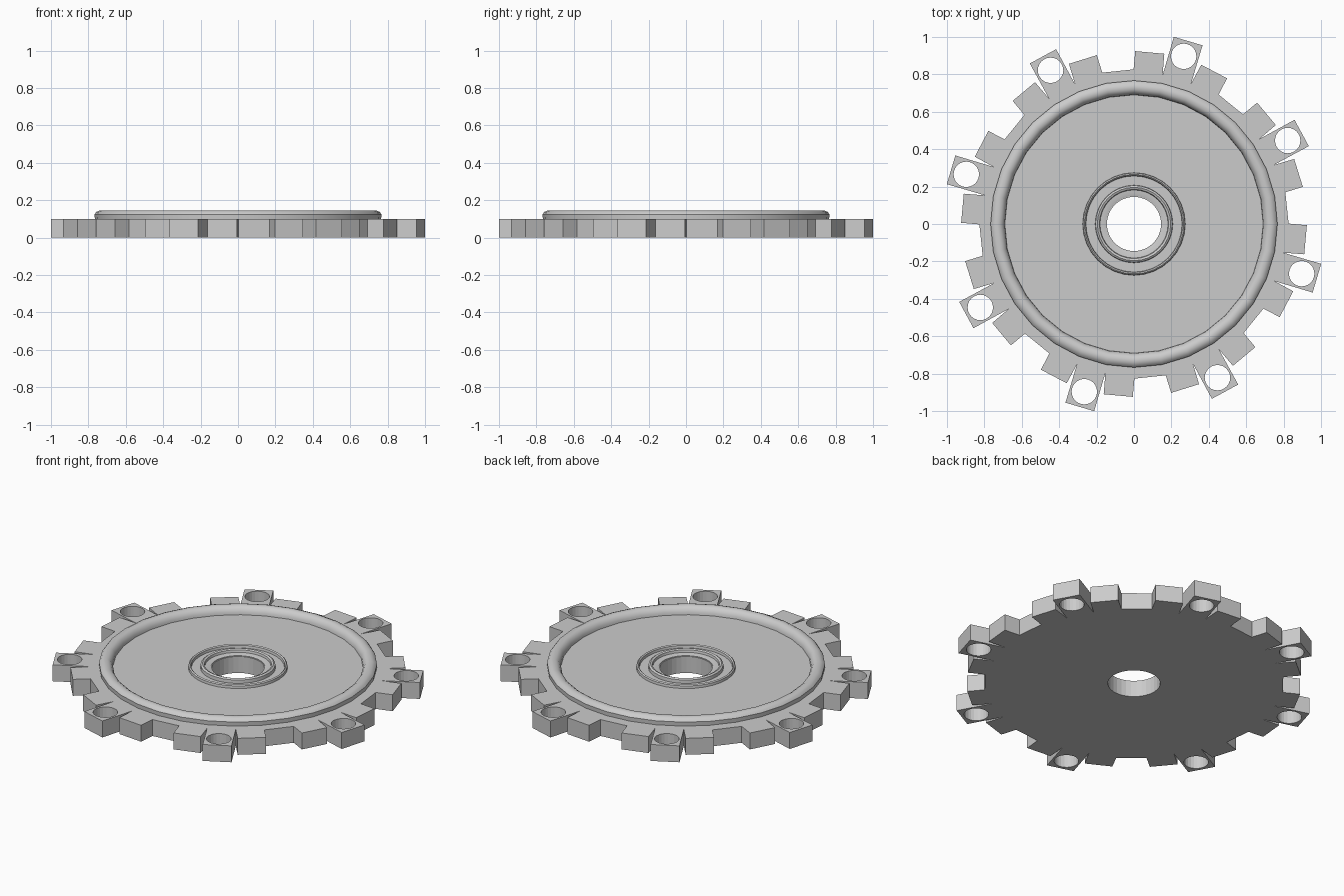
import bpy, bmesh
from math import radians, sin, cos, tau

if "Cube" in bpy.data.objects:
    bpy.data.objects.remove(bpy.data.objects["Cube"])

BASE = 28.5          # angle of the first lug
STEP = 11.25         # 32 positions: lug, tooth, gap, tooth
PLATE_H = 0.10


def polar_local(u, v, deg):
    """Point at radial distance u and sideways offset v, turned by deg."""
    a = radians(deg)
    return (u * cos(a) - v * sin(a), u * sin(a) + v * cos(a))


def circle(cx, cy, r, n):
    return [(cx + r * cos(tau * i / n), cy + r * sin(tau * i / n)) for i in range(n)]


def plate(name, loops, height):
    """Extruded flat shape; loops after the first are holes."""
    cu = bpy.data.curves.new(name, 'CURVE')
    cu.dimensions = '2D'
    cu.fill_mode = 'BOTH'
    cu.extrude = height / 2
    for pts in loops:
        sp = cu.splines.new('POLY')
        sp.points.add(len(pts) - 1)
        for p, (x, y) in zip(sp.points, pts):
            p.co = (x, y, 0, 1)
        sp.use_cyclic_u = True
    ob = bpy.data.objects.new(name, cu)
    bpy.context.collection.objects.link(ob)
    ob.location.z = height / 2
    bpy.ops.object.select_all(action='DESELECT')
    bpy.context.view_layer.objects.active = ob
    ob.select_set(True)
    bpy.ops.object.convert(target='MESH')
    ob = bpy.context.object
    bm = bmesh.new()
    bm.from_mesh(ob.data)
    bmesh.ops.remove_doubles(bm, verts=bm.verts, dist=1e-5)
    bmesh.ops.recalc_face_normals(bm, faces=bm.faces)
    for f in bm.faces:
        f.smooth = False
    bm.to_mesh(ob.data)
    bm.free()
    return ob


def lathe(name, profile, n=32):
    """Closed ring made by turning a closed (radius, z) profile."""
    bm = bmesh.new()
    rings = [[bm.verts.new((r * cos(tau * i / n), r * sin(tau * i / n), z))
              for r, z in profile] for i in range(n)]
    m = len(profile)
    for i in range(n):
        a, b = rings[i], rings[(i + 1) % n]
        for j in range(m):
            k = (j + 1) % m
            bm.faces.new((a[j], b[j], b[k], a[k]))
    bmesh.ops.recalc_face_normals(bm, faces=bm.faces)
    me = bpy.data.meshes.new(name)
    bm.to_mesh(me)
    bm.free()
    ob = bpy.data.objects.new(name, me)
    bpy.context.collection.objects.link(ob)
    bpy.ops.object.select_all(action='DESELECT')
    bpy.context.view_layer.objects.active = ob
    ob.select_set(True)
    bpy.ops.object.shade_smooth_by_angle(angle=radians(30))
    return ob


# Toothed plate: eight drilled lugs, each flanked by a pair of lower teeth
outline, holes = [], []
for k in range(8):
    d = BASE + 45 * k
    outline += [polar_local(1.02, -0.08, d), polar_local(1.02, 0.08, d),
                polar_local(0.81, 0, d + STEP / 2),
                polar_local(0.921, -0.078, d + STEP), polar_local(0.921, 0.078, d + STEP),
                polar_local(0.823, 0.078, d + STEP),
                polar_local(0.823, -0.078, d + 3 * STEP),
                polar_local(0.921, -0.078, d + 3 * STEP), polar_local(0.921, 0.078, d + 3 * STEP),
                polar_local(0.81, 0, d + 3.5 * STEP)]
    holes.append(circle(*polar_local(0.935, 0, d), 0.068, 24))
plate("toothed_plate", [outline, circle(0, 0, 0.145, 32)] + holes, PLATE_H)

# Raised rim near the teeth
lathe("outer_rim", [(0.765, 0.095), (0.767, 0.125), (0.757, 0.138), (0.738, 0.146),
                    (0.718, 0.144), (0.703, 0.134), (0.692, 0.115), (0.69, 0.095)])

# Hub: low outer bead and the collar round the bore
lathe("hub_bead", [(0.275, 0.095), (0.273, 0.115), (0.266, 0.121),
                   (0.259, 0.115), (0.256, 0.095)])
lathe("hub_collar", [(0.208, 0.095), (0.206, 0.120), (0.196, 0.127),
                     (0.185, 0.122), (0.182, 0.108), (0.160, 0.106),
                     (0.150, 0.103), (0.150, 0.095)])
